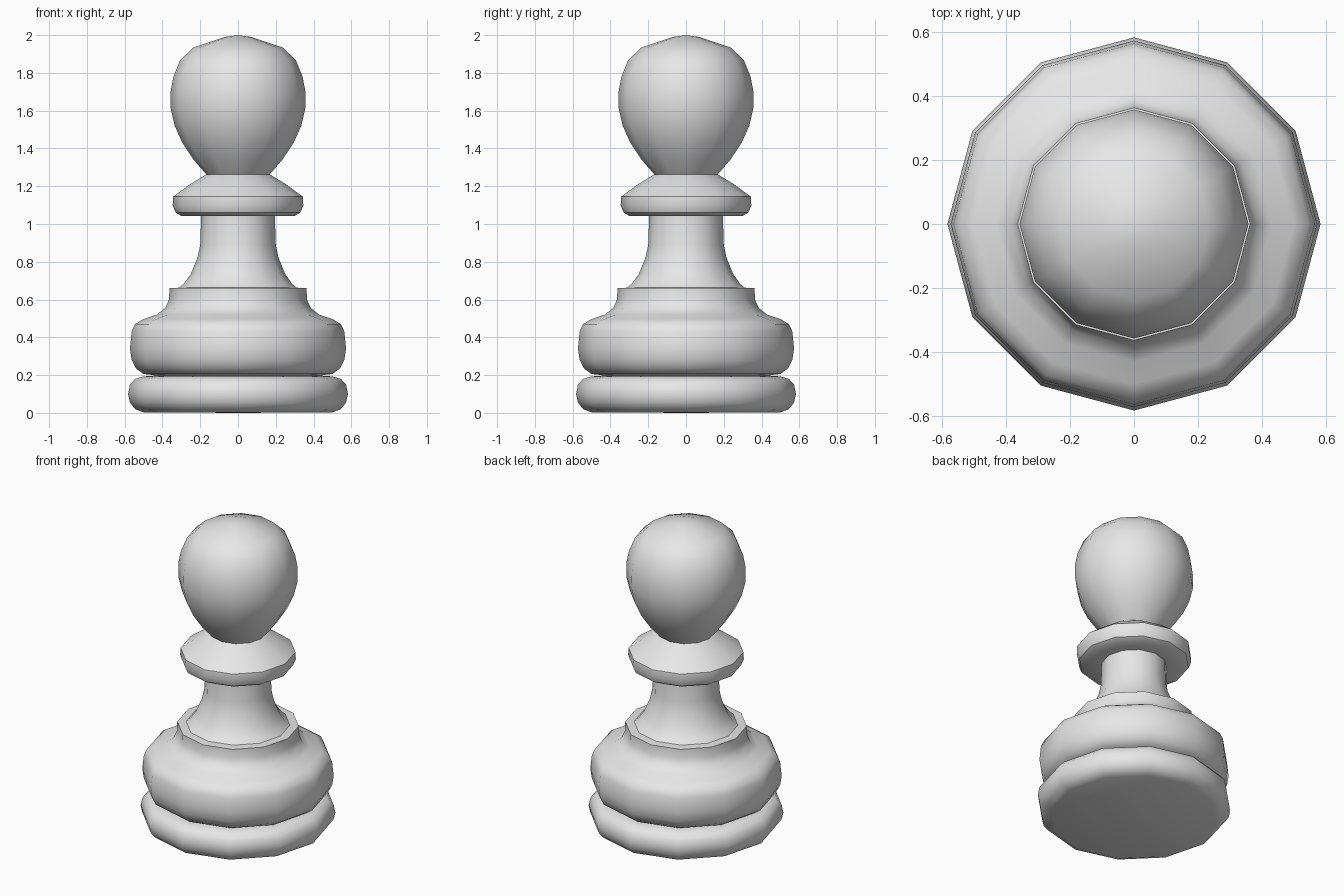
import bpy, bmesh, math

if "Cube" in bpy.data.objects:
    bpy.data.objects.remove(bpy.data.objects["Cube"])

SIDES = 12

grey = bpy.data.materials.new("light_grey")
grey.diffuse_color = (0.8, 0.8, 0.8, 1)
grey.use_nodes = True
grey.node_tree.nodes["Principled BSDF"].inputs["Base Color"].default_value = grey.diffuse_color


def lathe(name, profile, angle=37):
    """Turn a (radius, height) profile, listed bottom to top, around z."""
    bm = bmesh.new()
    rings = []
    for r, z in profile:
        if r == 0:
            rings.append([bm.verts.new((0, 0, z))] * SIDES)
        else:
            rings.append([bm.verts.new((r * math.cos(math.tau * i / SIDES),
                                        r * math.sin(math.tau * i / SIDES), z))
                          for i in range(SIDES)])
    for low, high in zip(rings, rings[1:]):
        for i in range(SIDES):
            j = (i + 1) % SIDES
            corners = [low[i], low[j], high[j], high[i]]
            bm.faces.new(list(dict.fromkeys(corners)))
    mesh = bpy.data.meshes.new(name)
    bm.to_mesh(mesh)
    bm.free()
    mesh.materials.append(grey)
    obj = bpy.data.objects.new(name, mesh)
    bpy.context.collection.objects.link(obj)
    bpy.ops.object.select_all(action='DESELECT')
    obj.select_set(True)
    bpy.context.view_layer.objects.active = obj
    bpy.ops.object.shade_smooth_by_angle(angle=math.radians(angle))
    return obj


# Rounded foot disc with closed underside
lathe("foot_ring", [(0, 0), (0.50, 0.003), (0.545, 0.02), (0.572, 0.055), (0.582, 0.10),
                    (0.572, 0.15), (0.545, 0.18), (0.50, 0.193), (0.43, 0.198)])

# Wide bulging body, narrowing to a stepped ledge
lathe("body", [(0.43, 0.198), (0.50, 0.206), (0.54, 0.235), (0.563, 0.28), (0.572, 0.34),
               (0.563, 0.43), (0.545, 0.47), (0.50, 0.497), (0.43, 0.52), (0.385, 0.555),
               (0.365, 0.60), (0.363, 0.66), (0.31, 0.663)])

# Flared neck
lathe("neck", [(0.31, 0.663), (0.285, 0.685), (0.25, 0.735), (0.215, 0.82),
               (0.20, 0.89), (0.195, 1.043)])

# Collar with flat underside and sloping top
lathe("collar", [(0.195, 1.043), (0.30, 1.043), (0.33, 1.06), (0.346, 1.098),
                 (0.343, 1.145), (0.25, 1.213), (0.168, 1.263)])

# Pear-shaped head
lathe("head", [(0.168, 1.263), (0.235, 1.34), (0.295, 1.43), (0.335, 1.52), (0.356, 1.61),
               (0.357, 1.70), (0.342, 1.78), (0.305, 1.87), (0.235, 1.935),
               (0.07, 1.99), (0, 2.0)])
